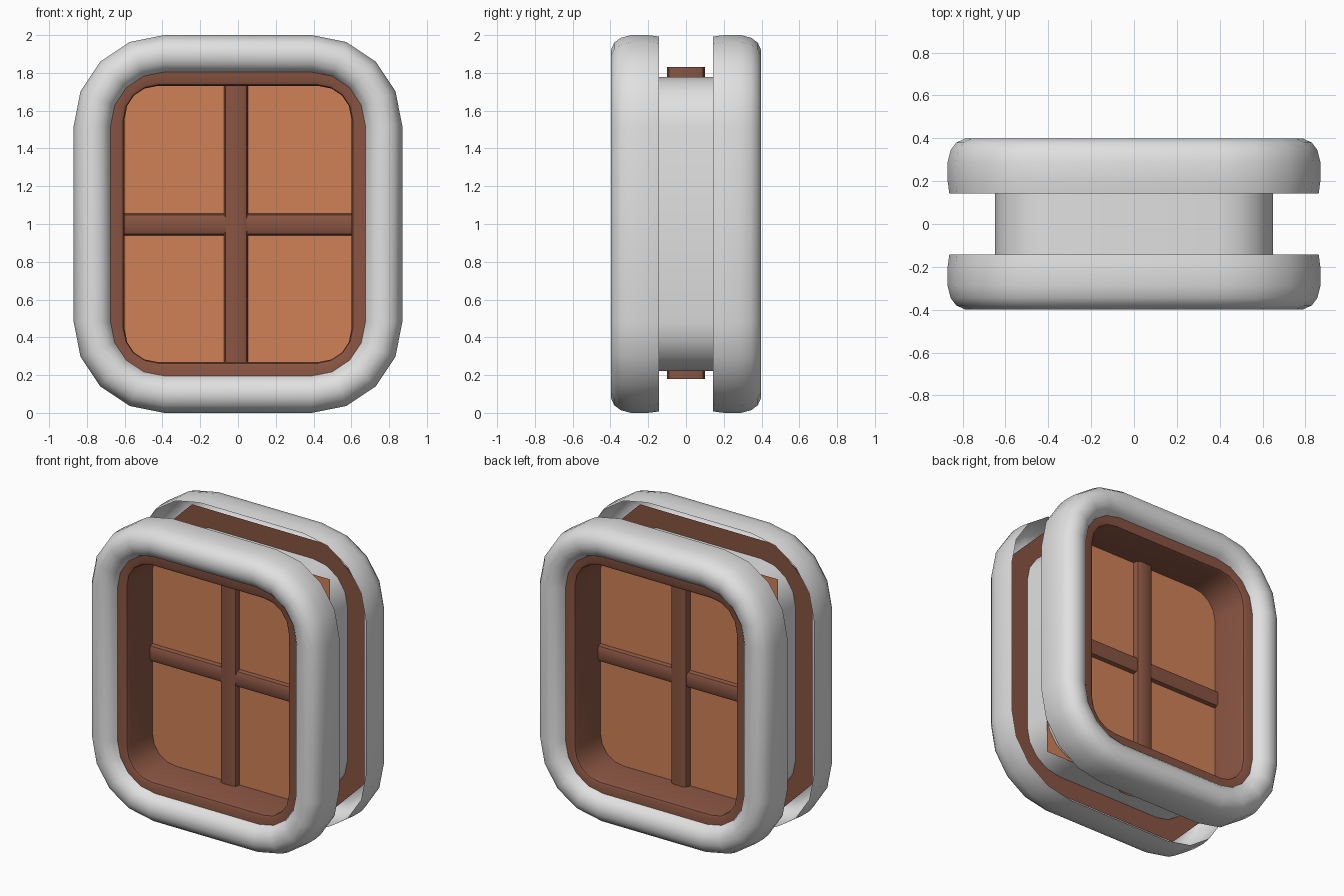
import bpy, bmesh, math

if "Cube" in bpy.data.objects:
    bpy.data.objects.remove(bpy.data.objects["Cube"])

def material(name, rgb):
    m = bpy.data.materials.new(name)
    m.diffuse_color = (*rgb, 1)
    m.use_nodes = True
    m.node_tree.nodes["Principled BSDF"].inputs["Base Color"].default_value = m.diffuse_color
    return m

GREY = material("light grey", (0.75, 0.75, 0.75))
BROWN = material("brown", (0.25, 0.09, 0.055))
ORANGE = material("orange", (0.63, 0.22, 0.095))

CORE_X, CORE_Z, MID_Z = 0.39, 0.52, 1.0

def outline(r, y, grow, segs):
    """Rounded rectangle in the XZ plane; grow trades corner radius for straight length."""
    pts = []
    for q, (sx, sz) in enumerate(((1, 1), (-1, 1), (-1, -1), (1, -1))):
        for i in range(segs + 1):
            a = (q + i / segs) * math.pi / 2
            pts.append((sx * (CORE_X + grow) + (r - grow) * math.cos(a), y,
                        MID_Z + sz * (CORE_Z + grow) + (r - grow) * math.sin(a)))
    return pts

def finish(name, verts, faces, mat, mirror=False, recalc=False):
    me = bpy.data.meshes.new(name)
    me.from_pydata(verts, [], faces)
    if recalc:
        bm = bmesh.new()
        bm.from_mesh(me)
        bmesh.ops.recalc_face_normals(bm, faces=bm.faces)
        bm.to_mesh(me)
        bm.free()
    me.materials.append(mat)
    ob = bpy.data.objects.new(name, me)
    bpy.context.collection.objects.link(ob)
    bpy.ops.object.select_all(action='DESELECT')
    ob.select_set(True)
    bpy.context.view_layer.objects.active = ob
    bpy.ops.object.shade_smooth_by_angle(angle=math.radians(40))
    if mirror:
        mod = ob.modifiers.new("back_half", 'MIRROR')
        mod.use_axis = (False, True, False)
        mod.merge_threshold = 0.0005
    return ob

def loft(name, loops, mat, **kw):
    n = len(loops[0])
    verts = [p for lp in loops for p in lp]
    faces = [(k * n + i, k * n + (i + 1) % n, (k + 1) * n + (i + 1) % n, (k + 1) * n + i)
             for k in range(len(loops) - 1) for i in range(n)]
    return finish(name, verts, faces, mat, **kw)

def ring(name, profile, mat, segs=4):
    """Sweep (radius, y, grow) points round the outline, mirrored front to back."""
    return loft(name, [outline(r, y, g, segs) for r, y, g in profile], mat, mirror=True)

# Rounded outer rim, an open shell facing the middle
ring("outer_rim", [(.472, -.143, 0), (.48, -.20, 0), (.48, -.29, 0), (.466, -.345, 0),
                   (.44, -.38, 0), (.40, -.398, 0), (.36, -.398, 0), (.325, -.385, 0),
                   (.298, -.36, 0), (.28, -.32, 0)], GREY)

# Wall sleeve joining the two rims
ring("sleeve", [(.258, 0, 0), (.258, -.31, 0)], GREY)

# Inner frame: front lip and deep reveal
ring("inner_frame", [(.30, -.33, 0), (.235, -.33, .02), (.218, -.323, .03),
                     (.21, -.305, .04), (.21, 0, .04)], BROWN)

# Backing plate inside each rim, with cut corners
ring("backing_plate", [(.22, -.25, .13), (.385, -.25, .13)], BROWN, segs=1)

# Two panes
finish("pane", [(-.65, -.06, .22), (.65, -.06, .22), (.65, -.06, 1.78), (-.65, -.06, 1.78)],
       [(0, 1, 2, 3)], ORANGE, mirror=True)

# Glazing bars with rounded edges and open ends
def section(hw, hd, b):
    k = b * 0.3
    quarter = [(hw, hd - b), (hw - k, hd - k), (hw - b, hd)]
    return (quarter + [(-u, v) for u, v in reversed(quarter)]
            + [(-u, -v) for u, v in quarter] + [(u, -v) for u, v in reversed(quarter)])

upright = section(.064, .10, .03)
loft("vertical_bar", [[(u - .01, v, z) for u, v in upright] for z in (.18, 1.83)],
     BROWN, recalc=True)
cross = section(.059, .09, .03)
loft("horizontal_bar", [[(x, v, u + .997) for u, v in cross] for x in (-.64, .64)],
     BROWN, recalc=True)
